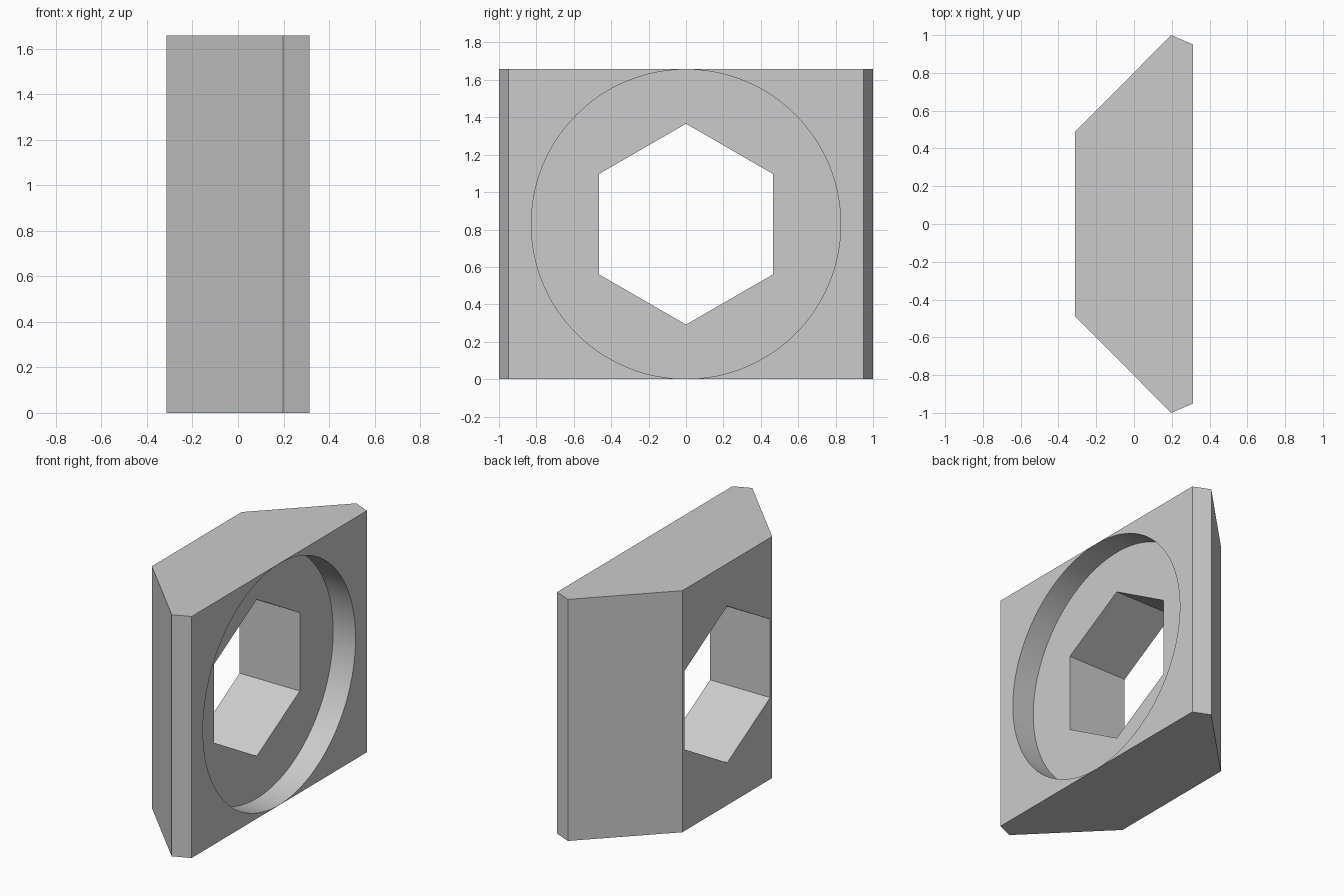
import bpy
import bmesh
import math
from mathutils import Matrix

if "Cube" in bpy.data.objects:
    bpy.data.objects.remove(bpy.data.objects["Cube"], do_unlink=True)

HEIGHT = 1.657
MID = HEIGHT / 2
HALF_X = 0.313
RECESS_DEPTH = 0.17

grey = bpy.data.materials.new("plain grey")
grey.use_nodes = True
colour = (0.6, 0.6, 0.6, 1)
grey.diffuse_color = colour
grey.node_tree.nodes["Principled BSDF"].inputs["Base Color"].default_value = colour


def add_object(name, bm):
    bmesh.ops.recalc_face_normals(bm, faces=bm.faces)
    mesh = bpy.data.meshes.new(name)
    bm.to_mesh(mesh)
    bm.free()
    obj = bpy.data.objects.new(name, mesh)
    bpy.context.collection.objects.link(obj)
    mesh.materials.append(grey)
    return obj


def x_prism(name, sides, radius, x0, x1):
    """Regular prism along x with a corner pointing up."""
    bm = bmesh.new()
    ring = [bm.verts.new((x0, radius * math.sin(a), MID + radius * math.cos(a)))
            for a in (math.tau * i / sides for i in range(sides))]
    face = bm.faces.new(ring)
    new = bmesh.ops.extrude_face_region(bm, geom=[face])["geom"]
    moved = [v for v in new if isinstance(v, bmesh.types.BMVert)]
    bmesh.ops.translate(bm, verts=moved, vec=(x1 - x0, 0, 0))
    return add_object(name, bm)


# Tapered block: half outline mirrored in y, raised along z
half = [(-HALF_X, 0.487), (0.197, 1.0), (HALF_X, 0.95)]
outline = half + [(x, -y) for x, y in reversed(half)]
bm = bmesh.new()
base = bm.faces.new([bm.verts.new((x, y, 0)) for x, y in outline])
new = bmesh.ops.extrude_face_region(bm, geom=[base])["geom"]
bmesh.ops.translate(bm, verts=[v for v in new if isinstance(v, bmesh.types.BMVert)],
                    vec=(0, 0, HEIGHT))
block = add_object("tapered_block", bm)

# Round recess and hexagonal through hole
cutters = [
    x_prism("recess_cutter", 128, MID - 0.0015, HALF_X - RECESS_DEPTH, HALF_X + 0.1),
    x_prism("hexagon_cutter", 6, 0.537, -HALF_X - 0.1, HALF_X + 0.05),
]
for cutter in cutters:
    cut = block.modifiers.new(cutter.name, "BOOLEAN")
    cut.operation = "DIFFERENCE"
    cut.solver = "EXACT"
    cut.object = cutter
    cutter.hide_render = True

# Apply the cuts and remove the helpers
bpy.ops.object.select_all(action="DESELECT")
bpy.context.view_layer.objects.active = block
block.select_set(True)
for cutter in cutters:
    bpy.ops.object.modifier_apply(modifier=cutter.name)
    bpy.data.objects.remove(cutter, do_unlink=True)

# Smooth recess wall, crisp flat faces
bpy.ops.object.shade_smooth_by_angle(angle=math.radians(20))
